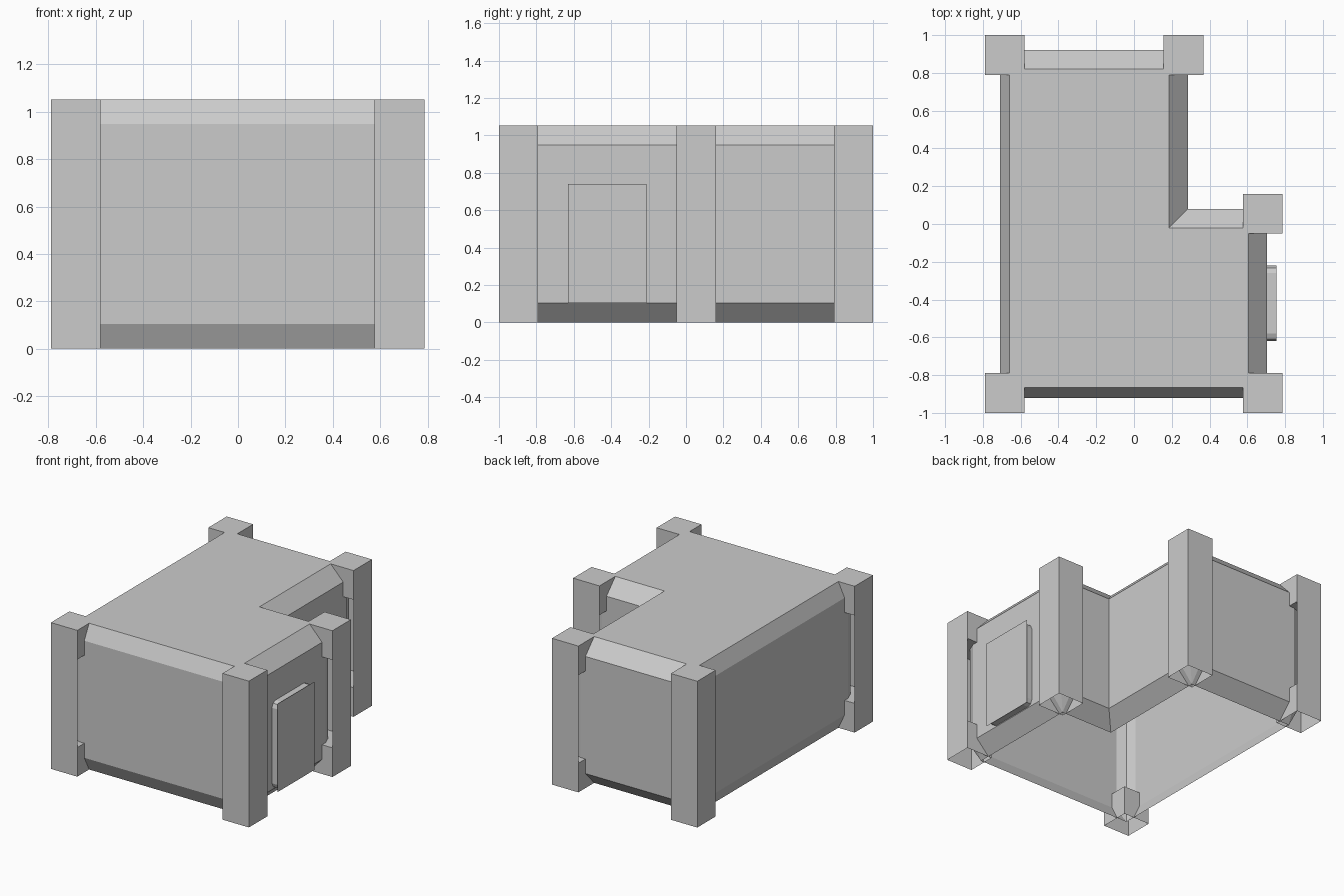
import bpy, bmesh, math

if "Cube" in bpy.data.objects:
    bpy.data.objects.remove(bpy.data.objects["Cube"])

H, P = 1.053, 0.21   # overall height, post width


def make(name, faces):
    """Object from a list of faces given as point lists; shared points are welded."""
    bm = bmesh.new()
    for f in faces:
        bm.faces.new([bm.verts.new(p) for p in f])
    bmesh.ops.remove_doubles(bm, verts=bm.verts, dist=1e-4)
    bmesh.ops.recalc_face_normals(bm, faces=bm.faces)
    me = bpy.data.meshes.new(name)
    bm.to_mesh(me)
    bm.free()
    ob = bpy.data.objects.new(name, me)
    bpy.context.collection.objects.link(ob)
    return ob


def wall(a, b, z0, z1):
    return [(*a, z0), (*b, z0), (*b, z1), (*a, z1)]


# Main shell: L-shaped, chamfered top and bottom, softened outer corners, open floor
outer = [(-.71, -.92), (.705, -.92), (.705, .08), (.285, .08), (.285, .92), (-.71, .92)]
inner = [(-.66, -.865), (.605, -.865), (.605, -.02), (.185, -.02), (.185, .82), (-.66, .82)]
CH, R, N = 0.105, 0.09, len(outer)
ring = []                                   # (outer point, matching inner corner)
for i, (x, y) in enumerate(outer):
    if i == 3:                              # inside corner stays sharp
        ring.append(((x, y), inner[i]))
        continue
    pts = []
    for q in (outer[i - 1], outer[(i + 1) % N]):
        dx, dy = q[0] - x, q[1] - y
        d = math.hypot(dx, dy)
        pts.append((x + dx / d * R, y + dy / d * R))
    (ax, ay), (bx, by) = pts
    k = 0.29                                # middle of a two-segment rounded corner
    mid = (x + k * (ax + bx - 2 * x), y + k * (ay + by - 2 * y))
    ring += [(p, inner[i]) for p in (pts[0], mid, pts[1])]

faces = [[(*p, H) for p in inner]]
for (a, ia), (b, ib) in zip(ring, ring[1:] + ring[:1]):
    faces.append(wall(a, b, CH, H - CH))
    for ze, zw in ((H, H - CH), (0, CH)):
        f = [(*a, zw), (*b, zw), (*ib, ze)]
        if ia != ib:
            f.append((*ia, ze))
        faces.append(f)
make("building_shell", faces)

# Corner posts: two full-height outer faces, with boxed head and foot
posts = {"front_left": (-.685, -.895, -1, -1), "front_right": (.682, -.895, 1, -1),
         "middle_right": (.682, .055, 1, 1), "back_right": (.262, .895, 1, 1),
         "back_left": (-.685, .895, -1, 1)}
for name, (x, y, sx, sy) in posts.items():
    h = P / 2
    o = (x + sx * h, y + sy * h)
    a = (x - sx * h, y + sy * h)
    b = (x + sx * h, y - sy * h)
    c = (x - sx * h, y - sy * h)
    cap = lambda z: [(*p, z) for p in (o, a, c, b)]
    f = [cap(H), cap(H - P), cap(P)]
    for z0, z1 in ((0, P), (P, H - P), (H - P, H)):
        f += [wall(o, a, z0, z1), wall(o, b, z0, z1)]
    for z0, z1 in ((0, P), (H - P, H)):
        f += [wall(a, c, z0, z1), wall(b, c, z0, z1)]
    make(name + "_post", f)

# Door: rounded body carrying a flat square-cornered face
X0, X1 = 0.70, 0.757
Y, Z, hy, hz, r = -0.42, 0.4225, 0.2, 0.312, 0.04
loop = []
for k, (sy, sz) in enumerate(((1, 1), (-1, 1), (-1, -1), (1, -1))):
    for s in range(3):
        t = math.radians(90 * k + 45 * s)
        loop.append((Y + sy * (hy - r) + r * math.cos(t), Z + sz * (hz - r) + r * math.sin(t)))
body = [[(X1 - .003, *p) for p in loop]]
for p, q in zip(loop, loop[1:] + loop[:1]):
    body.append([(X0, *p), (X0, *q), (X1 - .003, *q), (X1 - .003, *p)])
make("door_body", body)
make("door_face", [[(X1, Y + sy * .21, Z + sz * .3175)
                    for sy, sz in ((-1, -1), (1, -1), (1, 1), (-1, 1))]])
